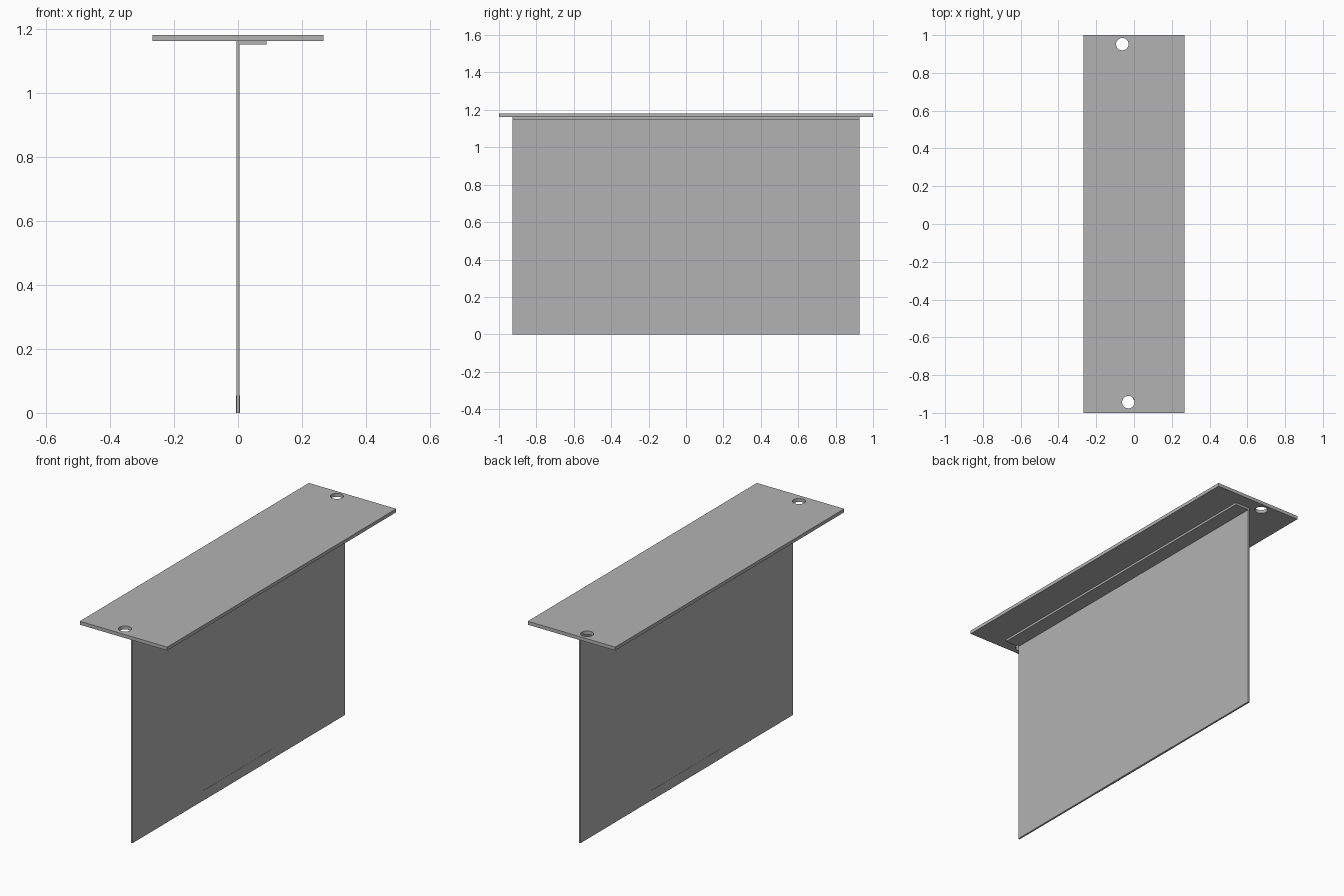
import bpy

# Remove the default object
cube = bpy.data.objects.get("Cube")
if cube:
    bpy.data.objects.remove(cube, do_unlink=True)

# Single flat grey
grey = bpy.data.materials.new("plain grey")
grey.use_nodes = True
colour = (0.45, 0.45, 0.45, 1)
grey.diffuse_color = colour
grey.node_tree.nodes["Principled BSDF"].inputs["Base Color"].default_value = colour


def box(name, low, high):
    """Box between two opposite corners."""
    centre = [(a + b) / 2 for a, b in zip(low, high)]
    bpy.ops.mesh.primitive_cube_add(size=1, location=centre)
    obj = bpy.context.object
    obj.name = name
    obj.scale = [b - a for a, b in zip(low, high)]
    bpy.ops.object.transform_apply(location=False, rotation=False, scale=True)
    obj.data.materials.append(grey)
    return obj


plate_bottom, plate_top = 1.162, 1.181
half_length = 0.928
half_thick = 0.005

# Top plate
top_plate = box("top_plate", (-0.267, -1, plate_bottom), (0.267, 1, plate_top))

# Round bolt holes, one near each end of the plate
for name, x, y in (("front", -0.03, -0.943), ("back", -0.062, 0.952)):
    bpy.ops.mesh.primitive_cylinder_add(
        vertices=32, radius=0.033, depth=0.1, location=(x, y, plate_top))
    cutter = bpy.context.object
    cutter.name = name + "_hole_cutter"
    cutter.data.materials.append(grey)
    cutter.hide_render = True
    cutter.hide_set(True)
    cutter.display_type = 'WIRE'
    hole = top_plate.modifiers.new(name + " hole", 'BOOLEAN')
    hole.operation = 'DIFFERENCE'
    hole.solver = 'EXACT'
    hole.object = cutter

# Smooth hole walls with sharp rims
bpy.ops.object.select_all(action='DESELECT')
top_plate.select_set(True)
bpy.context.view_layer.objects.active = top_plate
for modifier in list(top_plate.modifiers):
    bpy.ops.object.modifier_apply(modifier=modifier.name)
bpy.ops.object.shade_smooth_by_angle()

# Hanging sheet
box("hanging_panel", (-half_thick, -half_length, 0),
    (half_thick, half_length, plate_bottom))

# Folded flange under the plate, on one side of the sheet
box("mounting_flange", (half_thick, -half_length, 1.15),
    (0.089, half_length, plate_bottom))

# Slightly proud strip along the middle of the lower edge
strip = half_thick + 0.001
box("lower_edge_strip", (-strip, -0.31, 0), (strip, 0.31, 0.055))
